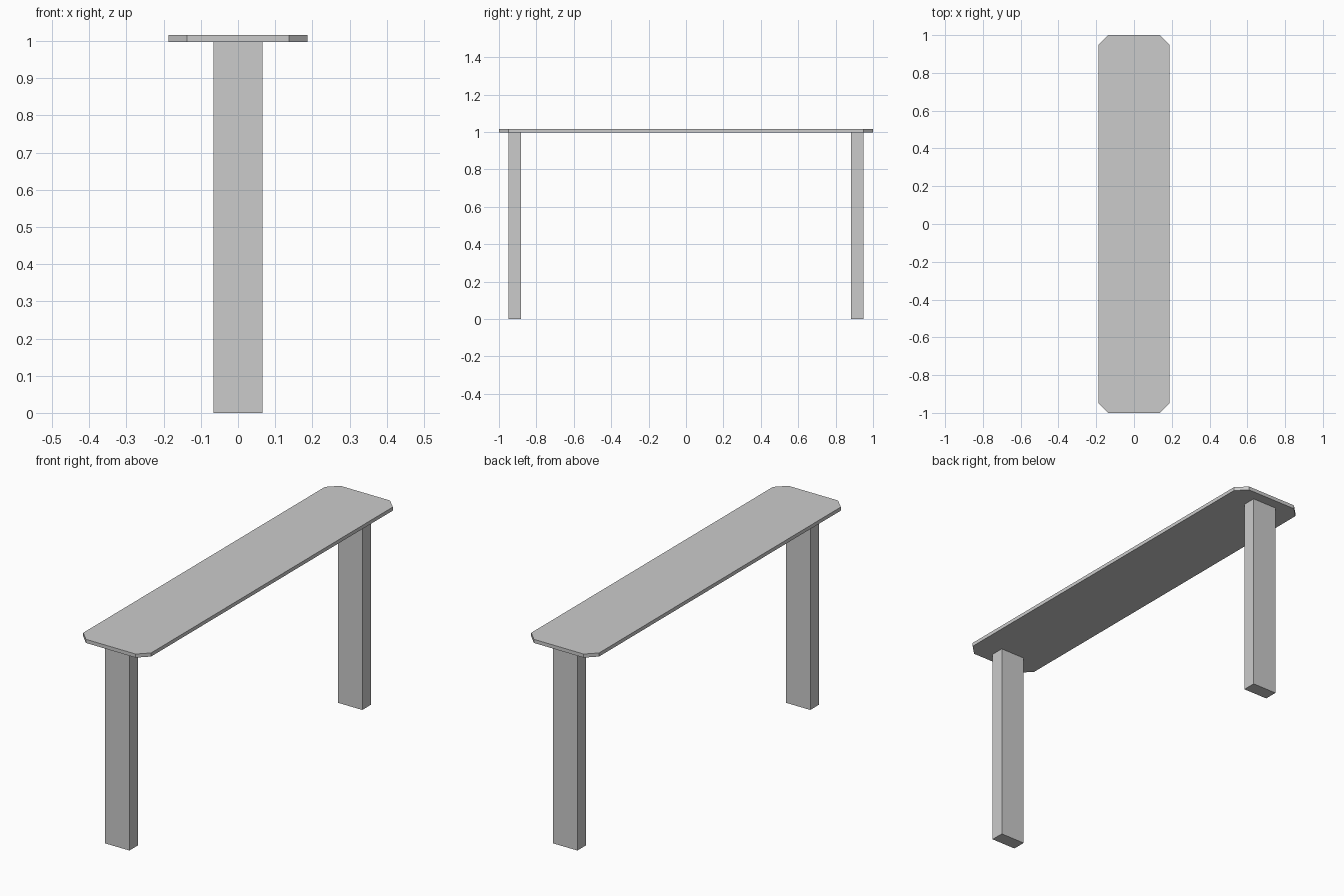
import bpy, bmesh

if "Cube" in bpy.data.objects:
    bpy.data.objects.remove(bpy.data.objects["Cube"])

HALF_X, HALF_Y, CUT = 0.187, 1.0, 0.05
TOP_Z, UNDER_Z = 1.016, 0.998


def prism(name, outline, z0, z1):
    """Extrude a flat outline from z0 to z1."""
    bm = bmesh.new()
    base = bm.faces.new([bm.verts.new((x, y, z0)) for x, y in outline])
    new = bmesh.ops.extrude_face_region(bm, geom=[base], use_keep_orig=True)["geom"]
    bmesh.ops.translate(bm, vec=(0, 0, z1 - z0),
                        verts=[v for v in new if isinstance(v, bmesh.types.BMVert)])
    bmesh.ops.recalc_face_normals(bm, faces=bm.faces)
    mesh = bpy.data.meshes.new(name)
    bm.to_mesh(mesh)
    bm.free()
    obj = bpy.data.objects.new(name, mesh)
    bpy.context.collection.objects.link(obj)
    return obj


# Table top with clipped corners
ix, iy = HALF_X - CUT, HALF_Y - CUT
prism("table_top", [(-ix, -HALF_Y), (ix, -HALF_Y), (HALF_X, -iy), (HALF_X, iy),
                    (ix, HALF_Y), (-ix, HALF_Y), (-HALF_X, iy), (-HALF_X, -iy)],
      UNDER_Z, TOP_Z)

# Slab legs near each end
for name, side in (("front_leg", -1), ("back_leg", 1)):
    y0, y1 = sorted((side * 0.882, side * 0.949))
    prism(name, [(-0.0665, y0), (0.0665, y0), (0.0665, y1), (-0.0665, y1)], 0, UNDER_Z)
